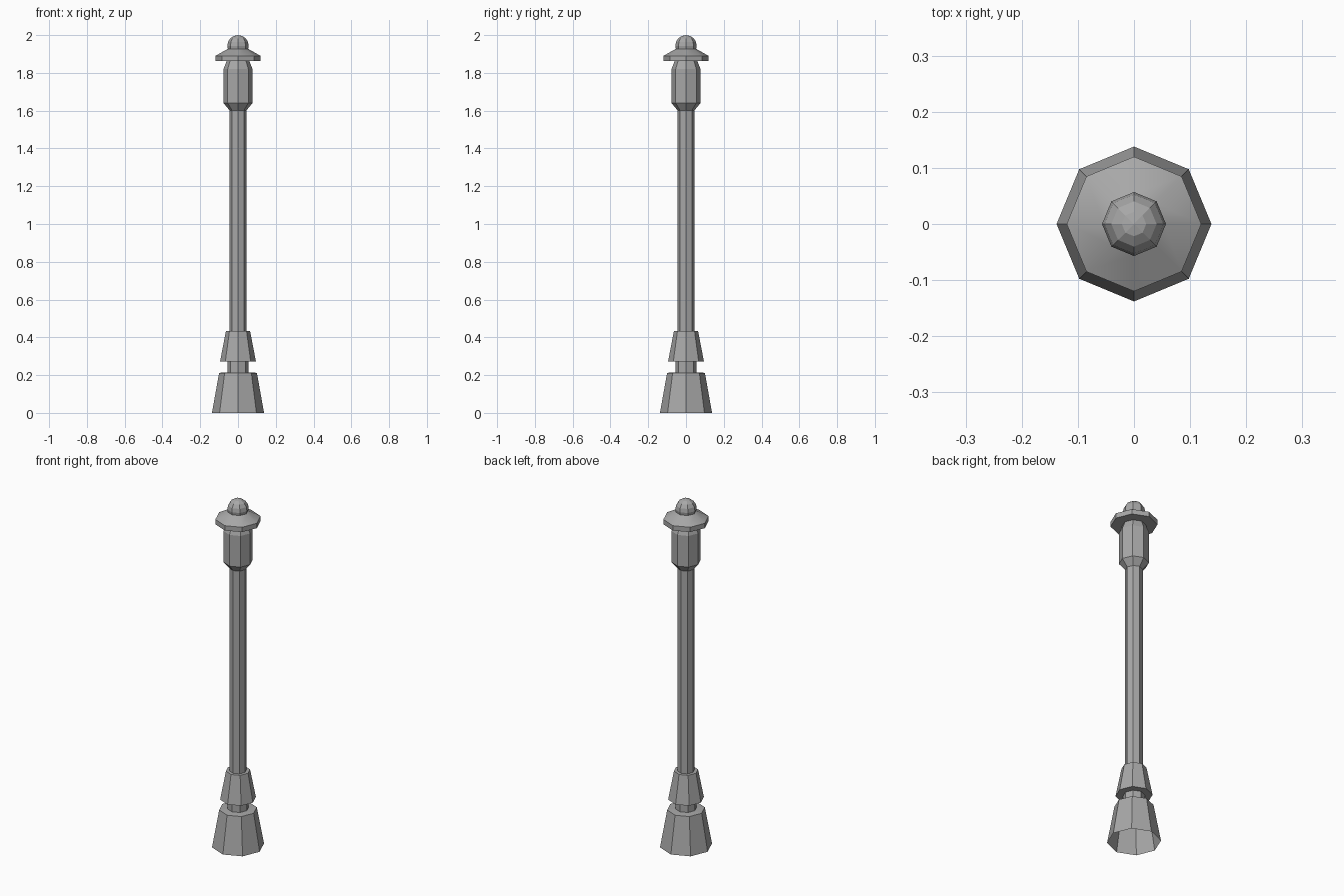
import bpy
import bmesh
from math import sin, cos, pi, radians

SIDES = 8

cube = bpy.data.objects.get("Cube")
if cube:
    bpy.data.objects.remove(cube, do_unlink=True)

metal = bpy.data.materials.new("grey_metal")
metal.use_nodes = True
grey = (0.39, 0.39, 0.39, 1)
metal.diffuse_color = grey
metal.node_tree.nodes["Principled BSDF"].inputs["Base Color"].default_value = grey


def lathe(name, profile, smooth=False):
    """Turn a (radius, height) profile into an eight-sided part."""
    bm = bmesh.new()
    rings = []
    for r, z in profile:
        if r == 0:
            rings.append([bm.verts.new((0, 0, z))] * SIDES)
        else:
            angles = [2 * pi * i / SIDES for i in range(SIDES)]
            rings.append([bm.verts.new((r * cos(a), r * sin(a), z)) for a in angles])
    for low, high in zip(rings, rings[1:]):
        for i in range(SIDES):
            j = (i + 1) % SIDES
            corners = [low[i], low[j], high[j], high[i]]
            bm.faces.new(list(dict.fromkeys(corners)))
    bmesh.ops.recalc_face_normals(bm, faces=bm.faces)
    mesh = bpy.data.meshes.new(name)
    bm.to_mesh(mesh)
    bm.free()
    mesh.materials.append(metal)
    obj = bpy.data.objects.new(name, mesh)
    bpy.context.collection.objects.link(obj)
    if smooth:
        bpy.ops.object.select_all(action='DESELECT')
        obj.select_set(True)
        bpy.context.view_layer.objects.active = obj
        bpy.ops.object.shade_smooth_by_angle(angle=radians(30))
    return obj


# Foot: tapered and open underneath, with a ledge around the neck
lathe("foot", [(0.138, 0), (0.10, 0.212), (0.056, 0.215)])
lathe("neck", [(0.056, 0.215), (0.056, 0.272)])
lathe("collar", [(0.056, 0.272), (0.095, 0.272), (0.064, 0.433), (0.045, 0.433)])

# Long pole
lathe("pole", [(0.045, 0.433), (0.045, 1.602)])

# Lantern body, flared at the bottom and drawn in at the top
lathe("lantern", [(0.045, 1.602), (0.077, 1.64), (0.077, 1.82), (0.06, 1.862)])

# Wide cap with a shallow sloping roof
lathe("cap", [(0.06, 1.862), (0.12, 1.862), (0.12, 1.89), (0.054, 1.927), (0, 1.927)],
      smooth=True)

# Ball finial
R = 0.057
steps = [pi * k / SIDES for k in range(SIDES + 1)]
lathe("finial", [(0 if k in (0, SIDES) else R * sin(t), 2 - R - R * cos(t))
                 for k, t in enumerate(steps)])
